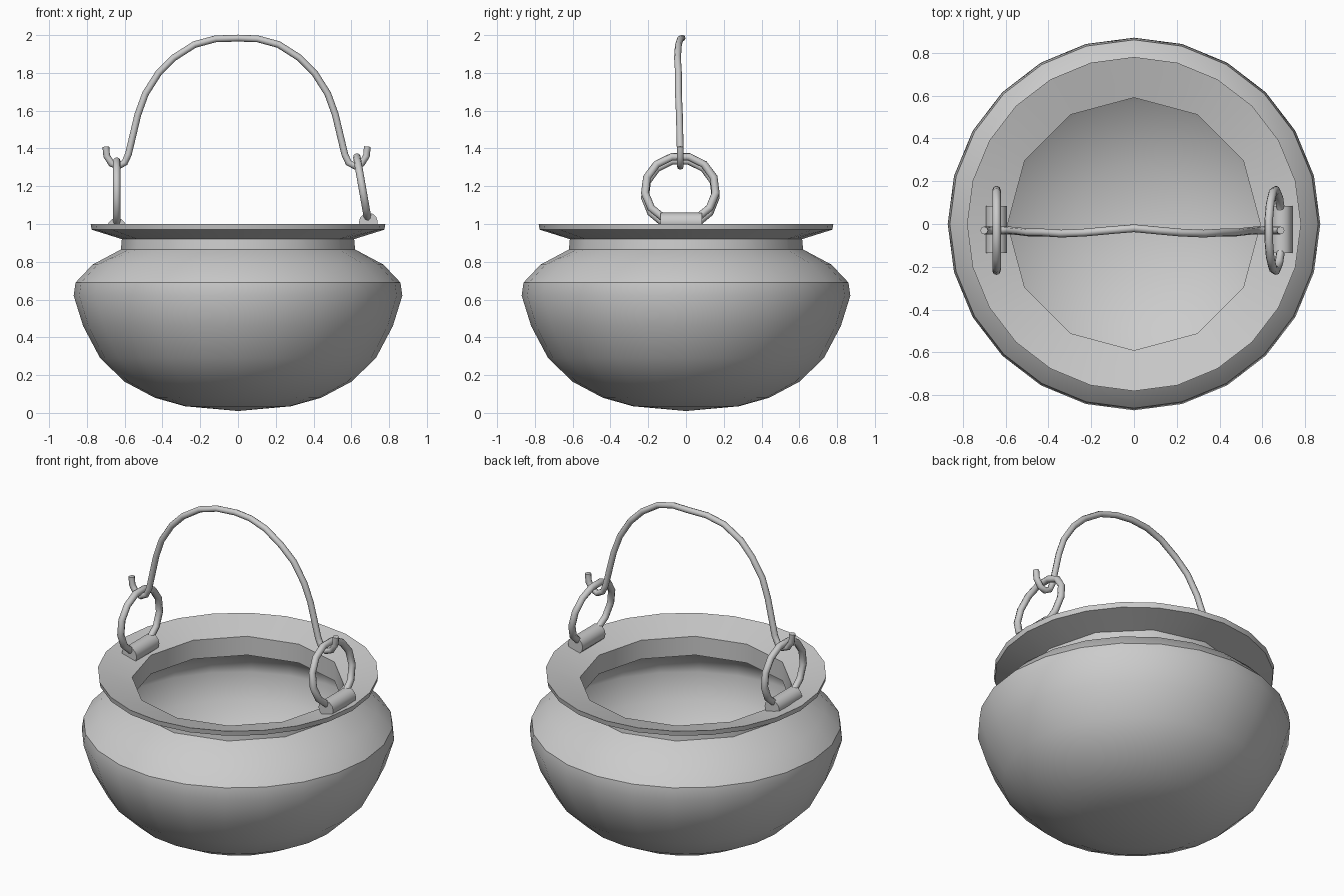
import bpy
import bmesh
from math import sin, cos, pi, radians

cube = bpy.data.objects.get("Cube")
if cube:
    bpy.data.objects.remove(cube, do_unlink=True)

metal = bpy.data.materials.new("grey metal")
metal.use_nodes = True
metal.diffuse_color = (0.6, 0.6, 0.6, 1)
metal.node_tree.nodes["Principled BSDF"].inputs["Base Color"].default_value = (0.6, 0.6, 0.6, 1)


def finish(obj, angle):
    obj.data.materials.clear()
    obj.data.materials.append(metal)
    bpy.ops.object.select_all(action="DESELECT")
    obj.select_set(True)
    bpy.context.view_layer.objects.active = obj
    bpy.ops.object.shade_smooth_by_angle(angle=radians(angle))


def lathe(name, profile, sides=24):
    """Spin (radius, height, coarse) points; coarse rings have half the sides."""
    bm = bmesh.new()
    rings = []
    for r, z, coarse in profile:
        if r == 0:
            rings.append([bm.verts.new((0, 0, z))] * sides)
            continue
        ring = []
        for i in range(sides):
            a = 2 * pi * i / sides
            k = r * cos(2 * pi / sides) if coarse and i % 2 else r
            ring.append(bm.verts.new((k * cos(a), k * sin(a), z)))
        rings.append(ring)
    for low, high in zip(rings, rings[1:]):
        for i in range(sides):
            j = (i + 1) % sides
            corners = list(dict.fromkeys((low[i], low[j], high[j], high[i])))
            bm.faces.new(corners)
    bmesh.ops.recalc_face_normals(bm, faces=bm.faces)
    mesh = bpy.data.meshes.new(name)
    bm.to_mesh(mesh)
    bm.free()
    obj = bpy.data.objects.new(name, mesh)
    bpy.context.collection.objects.link(obj)
    finish(obj, 35)


def tube(name, points, radius):
    """Round wire through the points."""
    curve = bpy.data.curves.new(name, "CURVE")
    curve.dimensions = "3D"
    curve.bevel_depth = radius
    curve.bevel_resolution = 2
    curve.use_fill_caps = True
    spline = curve.splines.new("POLY")
    spline.points.add(len(points) - 1)
    for p, co in zip(spline.points, points):
        p.co = (*co, 1)
    obj = bpy.data.objects.new(name, curve)
    bpy.context.collection.objects.link(obj)
    bpy.ops.object.select_all(action="DESELECT")
    obj.select_set(True)
    bpy.context.view_layer.objects.active = obj
    bpy.ops.object.convert(target="MESH")
    finish(bpy.context.object, 50)


# Pot: outer bowl, neck, flared rim, then back down the inside
lathe("pot", [
    (0, 0.01, 0), (0.28, 0.035, 0), (0.44, 0.08, 0), (0.60, 0.165, 0),
    (0.73, 0.29, 0), (0.82, 0.46, 0), (0.87, 0.62, 0), (0.86, 0.69, 0),
    (0.77, 0.785, 0), (0.62, 0.865, 1), (0.615, 0.92, 1),
    (0.775, 0.97, 0), (0.78, 1.0, 0), (0.59, 0.945, 1), (0.59, 0.83, 1),
    (0.75, 0.76, 0), (0.83, 0.67, 0), (0.84, 0.61, 0), (0.79, 0.46, 0),
    (0.70, 0.31, 0), (0.57, 0.19, 0), (0.28, 0.07, 0), (0, 0.04, 0),
])

# Hinge barrels and hanging rings; the left ring leans inward
for side, x, z, lean in (("right", -0.642, 0.983, 0), ("left", 0.69, 1.01, 10)):
    bpy.ops.mesh.primitive_cylinder_add(vertices=12, radius=0.05, depth=0.22,
                                        location=(x, -0.025, z), rotation=(pi / 2, 0, 0))
    bpy.context.object.name = side + "_hinge"
    finish(bpy.context.object, 40)
    t = radians(lean)
    major = 0.178
    bpy.ops.mesh.primitive_torus_add(
        major_segments=13, minor_segments=8, major_radius=major, minor_radius=0.02,
        location=(x - major * sin(t), -0.03, z + major * cos(t)),
        rotation=(0, pi / 2 - t, 0))
    ring = bpy.context.object
    ring.name = side + "_ring"
    ring.scale.y = 1.06
    finish(ring, 50)

# Arched handle with a hook at each end
half = [(0.70, -0.03, 1.41), (0.695, -0.03, 1.36), (0.67, -0.03, 1.32),
        (0.635, -0.03, 1.305), (0.60, -0.03, 1.325), (0.58, -0.03, 1.37),
        (0.53, -0.035, 1.58), (0.49, -0.04, 1.69), (0.42, -0.04, 1.80),
        (0.34, -0.045, 1.88), (0.23, -0.04, 1.95), (0.12, -0.03, 1.98)]
tube("handle", [(-x, y, z) for x, y, z in half] + [(0, -0.02, 1.984)]
     + [(x - 0.015, y, z) for x, y, z in reversed(half)], 0.018)
